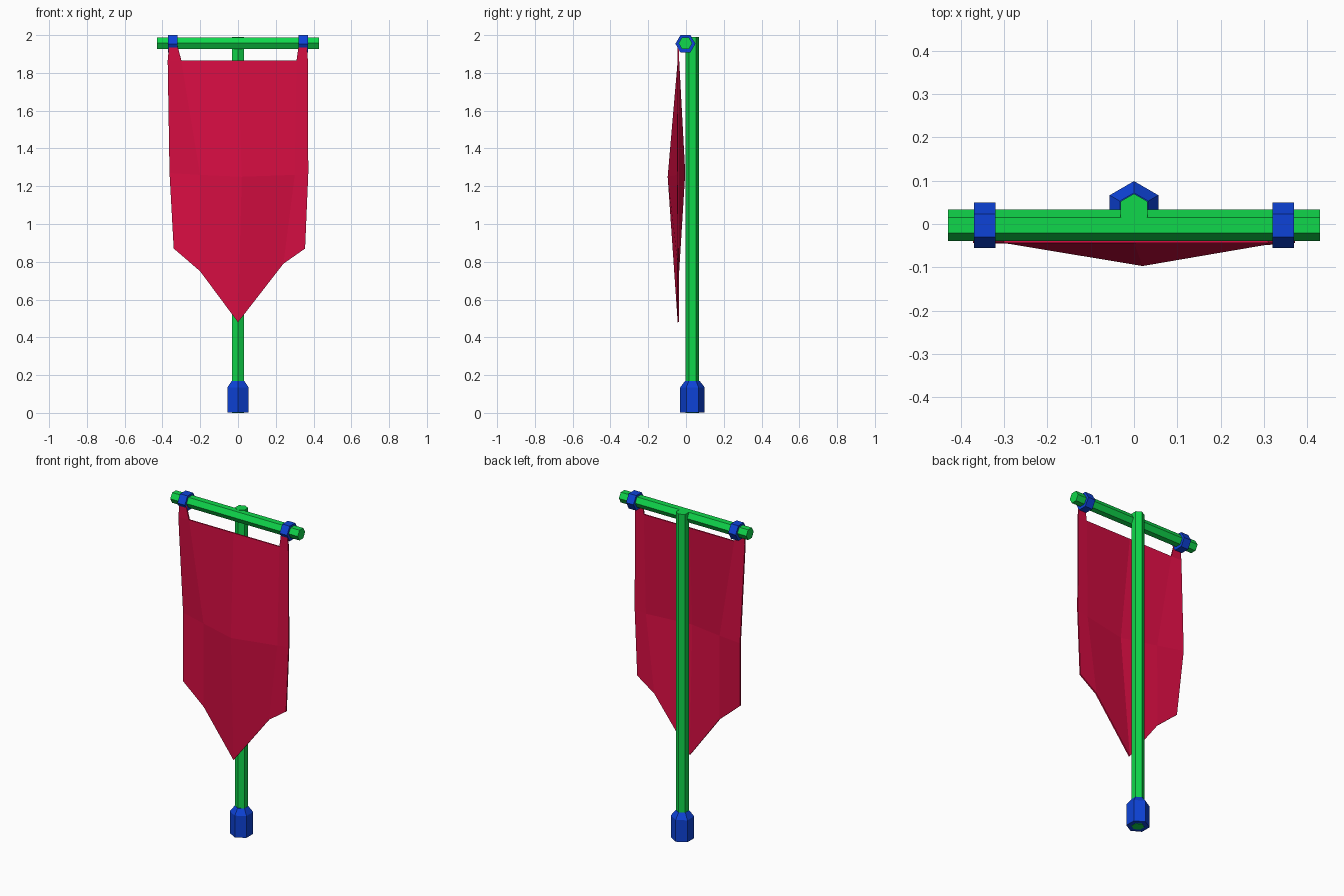
import bpy, bmesh, math
from mathutils import Matrix

if "Cube" in bpy.data.objects:
    bpy.data.objects.remove(bpy.data.objects["Cube"])


def material(name, rgb):
    m = bpy.data.materials.new(name)
    m.use_nodes = True
    m.diffuse_color = (*rgb, 1)
    m.node_tree.nodes["Principled BSDF"].inputs["Base Color"].default_value = (*rgb, 1)
    return m


GREEN = material("green", (0.005, 0.68, 0.07))
BLUE = material("blue", (0.004, 0.055, 0.68))
RED = material("red", (0.68, 0.004, 0.055))


def add_object(name, bm, mat):
    bmesh.ops.recalc_face_normals(bm, faces=bm.faces)
    mesh = bpy.data.meshes.new(name)
    bm.to_mesh(mesh)
    bm.free()
    mesh.materials.append(mat)
    obj = bpy.data.objects.new(name, mesh)
    bpy.context.collection.objects.link(obj)
    return obj


def hex_prism(name, mat, profile, centre, along_x=False):
    """Stack hexagonal rings given as (radius, distance along axis)."""
    bm = bmesh.new()
    rings = []
    for r, h in profile:
        angles = [math.pi / 2 + i * math.pi / 3 for i in range(6)]
        rings.append([bm.verts.new((r * math.cos(a), r * math.sin(a), h)) for a in angles])
    for low, high in zip(rings, rings[1:]):
        for i in range(6):
            j = (i + 1) % 6
            bm.faces.new((low[i], low[j], high[j], high[i]))
    bm.faces.new(rings[0])
    bm.faces.new(rings[-1])
    if along_x:
        bm.transform(Matrix.Rotation(math.pi / 2, 4, "Y"))
    bm.transform(Matrix.Translation(centre))
    return add_object(name, bm, mat)


# Upright pole and its weighted foot
hex_prism("pole", GREEN, [(0.036, 0), (0.036, 1.99)], (0, 0.034, 0))
hex_prism("pole_foot", BLUE, [(0.065, 0.002), (0.065, 0.135), (0.038, 0.17)], (0, 0.034, 0))

# Crossbar with two collars
hex_prism("crossbar", GREEN, [(0.036, -0.43), (0.036, 0.43)], (0, -0.003, 1.957), True)
for side, x in (("right", -0.345), ("left", 0.345)):
    hex_prism(side + "_collar", BLUE, [(0.053, -0.025), (0.053, 0.025)], (x, -0.003, 1.954), True)

# Cloth: rows of five points from top to pointed hem, billowing forward
rows = [
    [(-0.372, -0.04, 1.865), (-0.3, -0.04, 1.865), (0, -0.04, 1.865), (0.31, -0.04, 1.865), (0.37, -0.04, 1.865)],
    [(-0.362, -0.008, 1.27), (-0.2, -0.043, 1.26), (0.02, -0.093, 1.25), (0.3, -0.045, 1.26), (0.372, -0.04, 1.27)],
    [(-0.34, -0.04, 0.87), (-0.2, -0.04, 0.75), (0, -0.04, 0.48), (0.24, -0.04, 0.79), (0.355, -0.04, 0.87)],
]
bm = bmesh.new()
grid = [[bm.verts.new(p) for p in row] for row in rows]
for top, bottom in zip(grid, grid[1:]):
    for i in range(4):
        bm.faces.new((top[i], bottom[i], bottom[i + 1], top[i + 1]))

# Hanging tabs that reach up to the collars
for i, outer, inner in ((0, -0.364, -0.322), (3, 0.322, 0.364)):
    a, b = (bm.verts.new((x, -0.04, 1.95)) for x in (outer, inner))
    bm.faces.new((a, grid[0][i], grid[0][i + 1], b))
cloth = add_object("banner_cloth", bm, RED)
thick = cloth.modifiers.new("thickness", "SOLIDIFY")
thick.thickness = 0.008
thick.offset = 0
